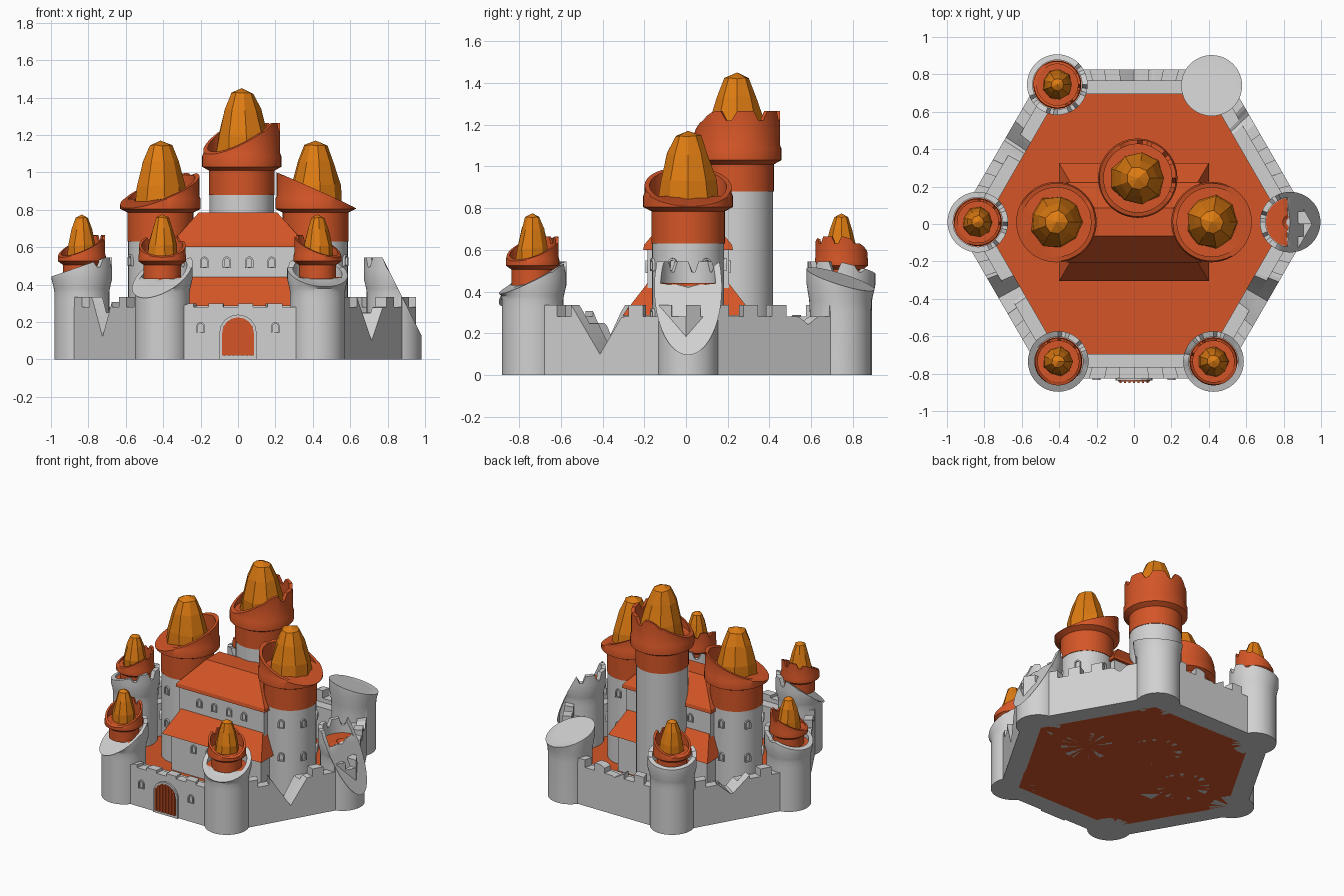
import bpy, bmesh, math, random
from mathutils import Vector

if "Cube" in bpy.data.objects:
    bpy.data.objects.remove(bpy.data.objects["Cube"])
random.seed(4)

def material(name, rgb):
    m = bpy.data.materials.new(name)
    m.diffuse_color = (*rgb, 1)
    m.use_nodes = True
    m.node_tree.nodes["Principled BSDF"].inputs["Base Color"].default_value = m.diffuse_color
    return m

STONE = material("pale_stone", (0.64, 0.64, 0.64))
RED = material("orange_red", (0.66, 0.092, 0.02))
GOLD = material("amber", (0.73, 0.2, 0.006))

def finish(name, bm, mat, smooth=False):
    bmesh.ops.recalc_face_normals(bm, faces=bm.faces)
    me = bpy.data.meshes.new(name)
    bm.to_mesh(me)
    bm.free()
    me.materials.append(mat)
    ob = bpy.data.objects.new(name, me)
    bpy.context.collection.objects.link(ob)
    if smooth:
        bpy.ops.object.select_all(action='DESELECT')
        ob.select_set(True)
        bpy.context.view_layer.objects.active = ob
        bpy.ops.object.shade_smooth_by_angle(angle=math.radians(32))
    return ob

def lathe(name, c, prof, mat, segs=48, limit=None, jitter=0, smooth=True):
    """Turn a (radius, z) profile; limit(x, y, z, angle) trims heights for damage."""
    bm = bmesh.new()
    rings = []
    for r, z in prof:
        ring = []
        for i in range(segs if r > 0 else 1):
            a = 2 * math.pi * i / segs
            rr = r * (1 + random.uniform(-jitter, jitter))
            x, y = rr * math.cos(a), rr * math.sin(a)
            zz = limit(x, y, z, i) if limit else z + random.uniform(-jitter, jitter) * r
            ring.append(bm.verts.new((c[0] + x, c[1] + y, zz)))
        rings.append(ring)
    for p, q in zip(rings, rings[1:]):
        for i in range(segs):
            j = (i + 1) % segs
            vs = [p[i % len(p)], p[j % len(p)], q[j % len(q)], q[i % len(q)]]
            vs = list(dict.fromkeys(vs))
            if len(vs) > 2:
                bm.faces.new(vs)
    return finish(name, bm, mat, smooth)

def trim(crenel_z, drop, direction, centre_z, slope):
    """Battlements above crenel_z plus one slanted break falling towards direction."""
    dx, dy = math.cos(direction), math.sin(direction)
    def f(x, y, z, i):
        if z > crenel_z and i % 6 >= 4:
            z -= drop
        return min(z, max(0.02, centre_z - slope * (x * dx + y * dy)))
    return f

def spire(name, c, r, z0, z1):
    h = z1 - z0
    lathe(name, c, [(0, z0), (r, z0), (r * .93, z0 + h * .35), (r * .68, z0 + h * .7),
                    (r * .42, z0 + h * .93), (0, z1)], GOLD, 9, jitter=.07, smooth=False)

def crown(name, c, r, R, z0, z1, z2, lim):
    """Coloured tower top: drum from z0, flare at z1, battlements up to z2."""
    w, fl = R * .14, z1 + (z2 - z1) * .3
    lathe(name, c, [(0, z0), (r, z0), (r, z1), (R, z1 + .02), (R, fl), (R * .97, fl + .015),
                    (R * .97, z2), (R - w, z2), (R - w, fl), (R * .5, fl), (0, fl)], RED, limit=lim)

def block(name, lo, hi, top, mat):
    """Box or hipped roof: half sizes at z lo[2] and hi[2] with y offset top."""
    bm = bmesh.new()
    v = [[bm.verts.new((sx * p[0], top + sy * p[1], p[2]))
          for sx, sy in ((-1, -1), (1, -1), (1, 1), (-1, 1))] for p in (lo, hi)]
    bm.faces.new(v[0])
    bm.faces.new(v[1])
    for i in range(4):
        j = (i + 1) % 4
        bm.faces.new((v[0][i], v[0][j], v[1][j], v[1][i]))
    return finish(name, bm, mat)

def prism(name, pts, ang, a0, a1, mat, shift=(0, 0), mitre=False):
    """Extrude an (s, z) outline along the direction ang from distance a0 to a1."""
    n = Vector((math.cos(ang), math.sin(ang), 0))
    t = Vector((-n.y, n.x, 0))
    o = Vector((*shift, 0))
    bm = bmesh.new()
    v = [[bm.verts.new(o + n * a + t * s * (a / .82 if mitre else 1) + Vector((0, 0, z)))
          for s, z in pts] for a in (a0, a1)]
    bm.faces.new(v[0])
    bm.faces.new(v[1])
    for i in range(len(pts)):
        j = (i + 1) % len(pts)
        bm.faces.new((v[0][i], v[0][j], v[1][j], v[1][i]))
    return finish(name, bm, mat)

def arch_pts(w, h, z):
    return [(-w, z), (w, z)] + [(w * math.cos(math.pi * k / 8), z + h - w + w * math.sin(math.pi * k / 8))
                                for k in range(9)]

def window(c, ang, dist, z, w=.022, h=.06):
    # raised arch surround: outer outline with an inner opening
    n = 12
    outer, inner = arch_pts(w, h, z), arch_pts(w * .6, h * .75, z + h * .1)
    prism("window_surround", outer + [outer[0]] + [inner[0]] + inner[:0:-1], ang, dist - .01, dist + .009, STONE, c)

# curtain walls: six mitred sides with merlons and broken notches
HALF = .947 / 2
notches = {-30: (0.0, .10, 1.5), 210: (-.02, .12, 1.9), 150: (-.05, .19, .9),
           30: (.2, .24, .8), 90: (0, .27, .6), 270: (-.3, .28, .6)}
for deg, (c, z0, k) in notches.items():
    lo, hi = (.28, .30) if deg == 270 else (.28, .335)
    def outline(parapet):
        pts, n = [(HALF, 0), (-HALF, 0)], 48
        for i in range(n):
            top = (hi if i % 8 < 4 else lo) if parapet else .25
            for s in (-HALF + 2 * HALF * i / n, -HALF + 2 * HALF * (i + .999) / n):
                pts.append((s, min(top, z0 + k * abs(s - c))))
        return pts
    a = math.radians(deg)
    prism("wall_parapet", outline(True), a, .765, .825, STONE, mitre=True)
    prism("wall_walk", outline(False), a, .695, .765, STONE, mitre=True)

# courtyard floor
lathe("courtyard_floor", (0, 0), [(0, 0), (.81, 0), (.81, .012), (0, .012)], RED, 6, smooth=False)

# gate: arched surround, portcullis backing and bars
prism("gate_surround", arch_pts(.1, .24, 0), -math.pi / 2, .80, .838, STONE)
prism("gate_panel", arch_pts(.085, .205, .02), -math.pi / 2, .83, .842, RED)
for i in range(-3, 4):
    x = i * .024
    top = .14 + math.sqrt(max(0, .085 ** 2 - x * x)) - .006
    prism("gate_bar", [(x - .006, .02), (x + .006, .02), (x + .006, top), (x - .006, top)],
          -math.pi / 2, .838, .85, RED)
for x in (-.2, .2):
    window((x, 0), -math.pi / 2, .825, .14)

# corner towers: position, outward angle, break (centre height, slope), has turret
corners = [("left", -.835, .01, 180, .50, .35, True), ("front_left", -.405, -.735, 235, .45, .75, True),
           ("front_right", .425, -.735, 285, .47, .5, True), ("back_left", -.41, .745, 120, .52, .25, True),
           ("right", .835, .01, 0, .42, 2.0, False)]
for name, x, y, deg, cz, sl, turret in corners:
    a = math.radians(deg)
    body = [(0, 0)] + [(.147, i * .04) for i in range(10)] + [
        (.15, .38), (.162, .43), (.162, .48), (.162, .545), (.132, .545), (.132, .44),
        (.1, .435), (.05, .435), (0, .435)]
    lathe(name + "_tower", (x, y), body, STONE, limit=trim(.5, .05, a, cz, sl))
    if turret:
        crown(name + "_turret", (x, y), .1, .128, .43, .505, .665, trim(.6, .035, a + .6, .61, .5))
        spire(name + "_spire", (x, y), .082, .52, .775)
        lathe(name + "_deck", (x, y), [(0, .425), (.13, .425), (.13, .441), (0, .441)], RED,
              limit=trim(9, 0, a, cz - .005, sl))
    else:
        lathe(name + "_deck", (x, y), [(0, .425), (.13, .425), (.13, .441), (.08, .441), (.04, .441), (0, .441)],
              RED, limit=trim(9, 0, a, cz - .01, sl))
# back right tower has lost its top and ends in a slanted cap
lathe("back_right_tower", (.415, .74), [(0, 0), (.147, 0), (.147, .3), (.15, .36), (.163, .44), (.163, .52),
      (.1, .52), (0, .52)], STONE, limit=trim(9, 0, math.radians(60), .46, .35))

# keep: lower hall, skirt roof, upper hall, hipped roof
block("lower_hall", (.36, .26, 0), (.36, .26, .31), .01, STONE)
block("skirt_roof", (.40, .315, .285), (.33, .195, .44), .01, RED)
block("upper_hall", (.34, .195, .40), (.34, .195, .61), .01, STONE)
block("eave_band", (.36, .215, .60), (.355, .21, .625), .01, RED)
block("hipped_roof", (.355, .21, .625), (.21, .075, .785), .01, RED)
for i in range(4):
    x = -.18 + .12 * i
    for ang, d in ((-math.pi / 2, .185), (math.pi / 2, .205)):
        window((x, 0), ang, d, .49)
    window((x, 0), -math.pi / 2, .25, .18)

# side keep towers, mirrored
for side, sx in (("left", -1), ("right", 1)):
    c = (.415 * sx, .01)
    out = math.radians(20 if sx > 0 else 200)
    lathe(side + "_keep_tower", c, [(0, 0), (.172, 0), (.172, .64), (0, .64)], STONE)
    crown(side + "_keep_crown", c, .176, .215, .63, .785, 1.03, trim(.95, .045, out - .3 * sx, .905, .45))
    spire(side + "_keep_spire", c, .145, .80, 1.17)
    for z in (.26, .5):
        for d in (-75, -25, 30, 90):
            window(c, math.radians(d if sx > 0 else 180 - d), .174, z)

# tall rear tower
c = (.02, .245)
lathe("tall_tower", c, [(0, 0), (.172, 0), (.172, .89), (0, .89)], STONE)
crown("tall_crown", c, .176, .212, .88, 1.01, 1.265, trim(1.2, .045, math.radians(215), 1.22, .6))
spire("tall_spire", c, .145, 1.06, 1.45)
